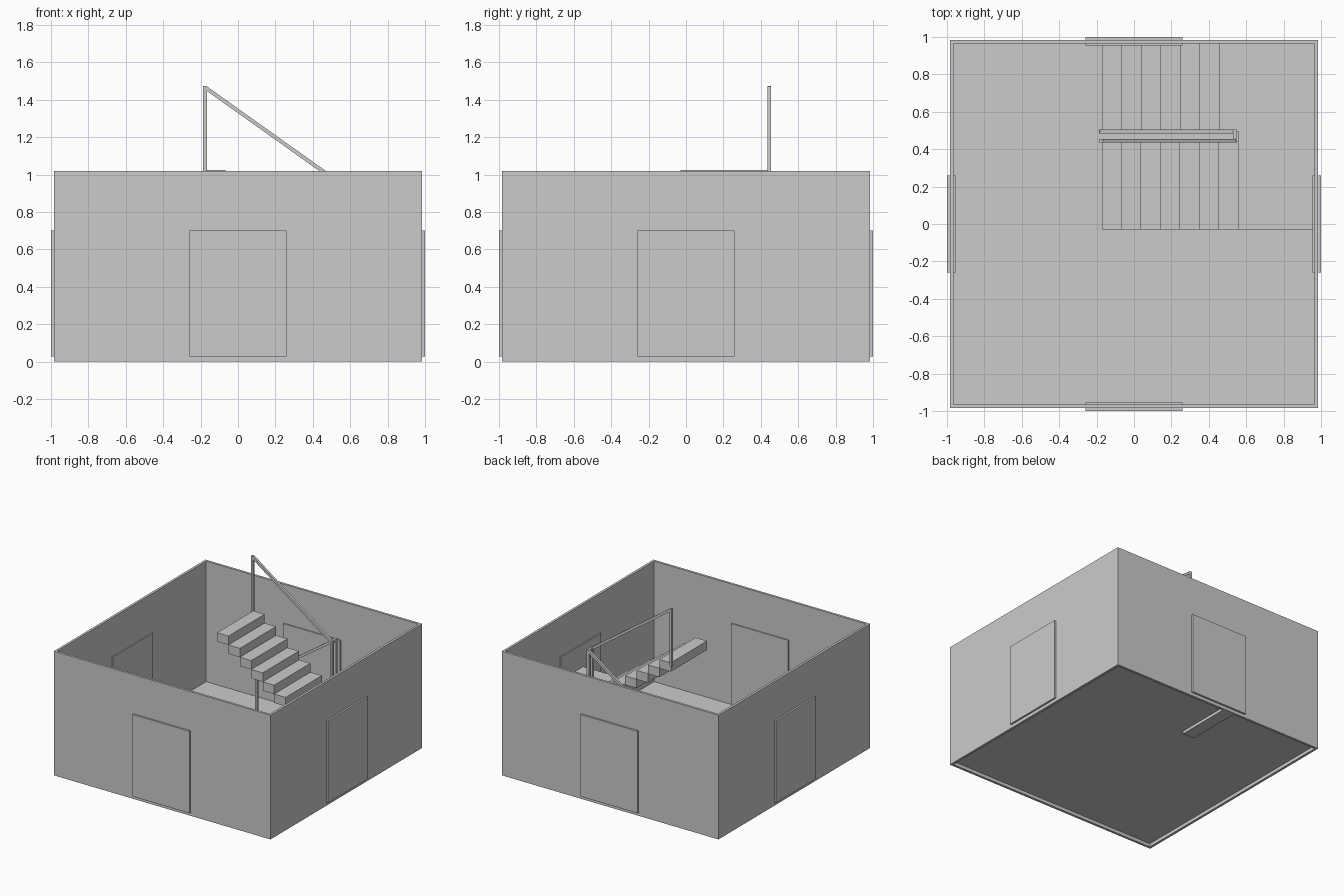
import bpy, bmesh
from mathutils import Vector

if "Cube" in bpy.data.objects:
    bpy.data.objects.remove(bpy.data.objects["Cube"])


def box(name, x0, x1, y0, y1, z0, z1):
    bm = bmesh.new()
    bmesh.ops.create_cube(bm, size=1)
    for v in bm.verts:
        v.co = ((x0 + x1) / 2 + v.co.x * (x1 - x0),
                (y0 + y1) / 2 + v.co.y * (y1 - y0),
                (z0 + z1) / 2 + v.co.z * (z1 - z0))
    me = bpy.data.meshes.new(name)
    bm.to_mesh(me)
    bm.free()
    ob = bpy.data.objects.new(name, me)
    bpy.context.collection.objects.link(ob)
    return ob


def beam(name, a, b, w=0.02):
    # square bar between two points
    a, b = Vector(a), Vector(b)
    ob = box(name, -w / 2, w / 2, -w / 2, w / 2, 0, (b - a).length)
    ob.location = a
    ob.rotation_euler = (b - a).to_track_quat('Z', 'Y').to_euler()
    return ob


OUT, INN, TOP = 0.985, 0.965, 1.02
FLOOR = 0.03

# Walls: an open square ring
bm = bmesh.new()
rings = []
for r, z in ((OUT, 0), (OUT, TOP), (INN, TOP), (INN, 0)):
    rings.append([bm.verts.new((sx * r, sy * r, z))
                  for sx, sy in ((-1, -1), (1, -1), (1, 1), (-1, 1))])
for i in range(4):
    a, b = rings[i], rings[(i + 1) % 4]
    for j in range(4):
        k = (j + 1) % 4
        bm.faces.new((a[j], a[k], b[k], b[j]))
bmesh.ops.recalc_face_normals(bm, faces=bm.faces)
me = bpy.data.meshes.new("walls")
bm.to_mesh(me)
bm.free()
bpy.context.collection.objects.link(bpy.data.objects.new("walls", me))

# Floor
box("floor", -INN, INN, -INN, INN, FLOOR - 0.003, FLOOR)

# Doors, standing slightly proud on both sides of every wall
for side, s in (("front", -1), ("back", 1)):
    a, b = sorted((s * 0.955, s * 1.0))
    box("door_" + side, -0.26, 0.26, a, b, 0.027, 0.70)
for side, s in (("left", -1), ("right", 1)):
    a, b = sorted((s * 0.955, s * 1.0))
    box("door_" + side, a, b, -0.26, 0.26, 0.027, 0.70)

# Stairs: rear flight up to the landing, front flight back up
N, TREAD, RISE, X0 = 7, 0.104, 0.073, -0.17
BASE = 0.003
X1 = X0 + N * TREAD
LAND = BASE + N * RISE
for i in range(N):
    x = X0 + i * TREAD
    z = BASE + i * RISE
    box("lower_step", x, x + TREAD, 0.495, INN, z, z + RISE)
    x = X1 - (i + 1) * TREAD
    z = LAND + i * RISE
    box("upper_step", x, x + TREAD, -0.03, 0.44, z, z + RISE)
box("landing", X1, INN, -0.03, INN, LAND - RISE, LAND)

# Railings
YF, YR = 0.445, 0.495
XA, XB = -0.177, 0.54
ZT, ZM, ZB = 1.467, 0.957, 0.455
beam("upper_post", (XA, YF, 1.0), (XA, YF, ZT + 0.008))
beam("upper_rail", (XA, YF, ZT), (XB, YF, ZM))
beam("landing_post", (XB, YF, LAND - 0.02), (XB, YF, ZM + 0.01))
beam("landing_rail", (XB, YF, ZM), (XB, YR, ZM))
beam("landing_post", (XB, YR, LAND - 0.02), (XB, YR, ZM + 0.01))
beam("lower_rail", (XB, YR, ZM), (XA, YR, ZB))
beam("lower_post", (XA, YR, FLOOR), (XA, YR, ZB + 0.008))
